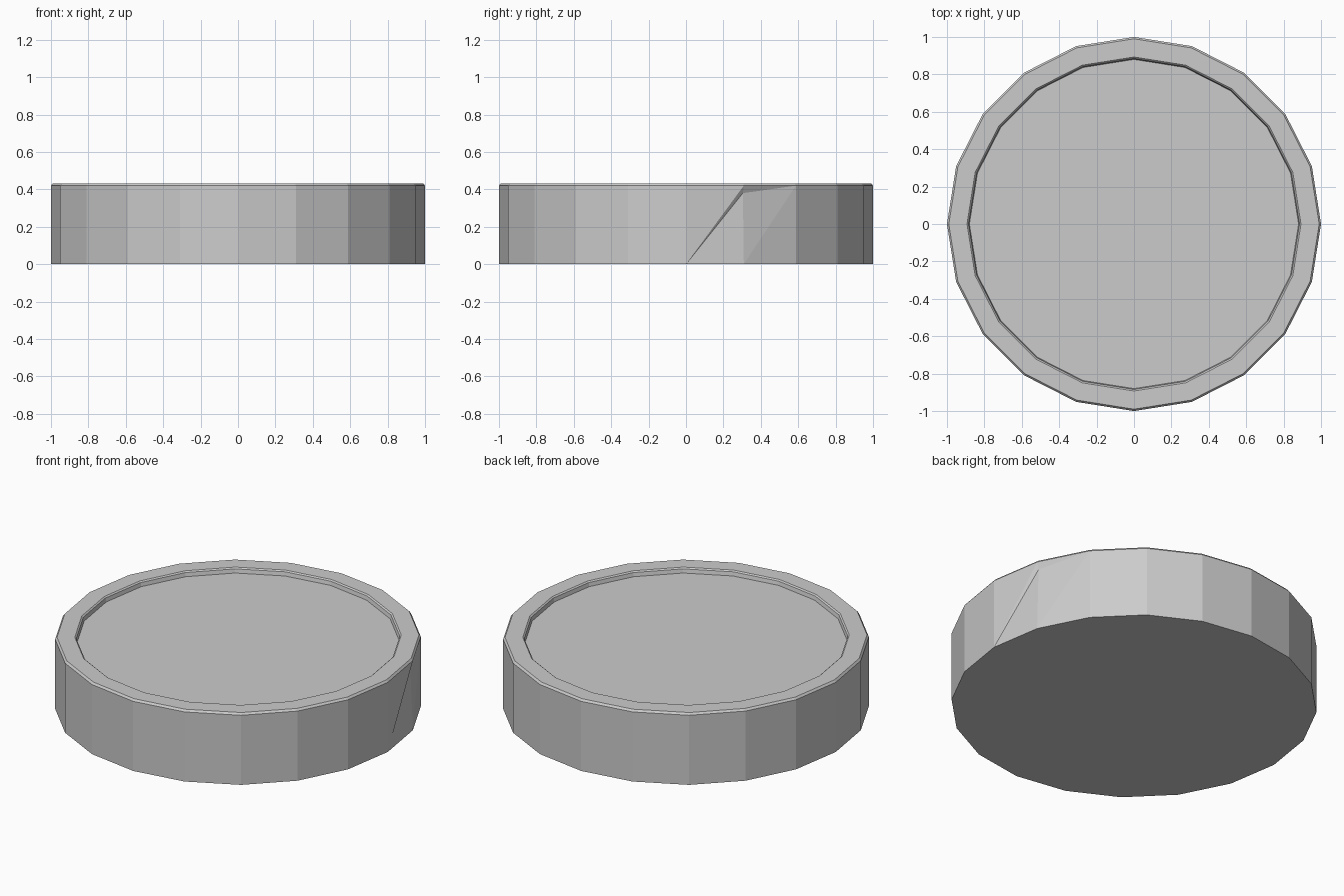
import bpy, bmesh
from math import cos, sin, pi

if "Cube" in bpy.data.objects:
    bpy.data.objects.remove(bpy.data.objects["Cube"])

SIDES = 20
# (radius, z) from the base edge, over the softened rim, down to the recessed floor
PROFILE = [(1.0, 0.0), (1.0, 0.42), (0.99, 0.432), (0.893, 0.432), (0.885, 0.425), (0.88, 0.402)]

bm = bmesh.new()
rings = [[bm.verts.new((r * cos(2 * pi * i / SIDES), r * sin(2 * pi * i / SIDES), z))
          for i in range(SIDES)] for r, z in PROFILE]

# small dent under the rim at one side corner
b = rings[0][1]
dent = bm.verts.new((b.co.x * 0.985, b.co.y * 0.985, 0.38))

for k, (low, high) in enumerate(zip(rings, rings[1:])):
    for i in range(SIDES):
        j = (i + 1) % SIDES
        if k == 0 and i == 0:
            bm.faces.new((low[0], high[1], high[0]))
            bm.faces.new((low[0], dent, high[1]))
            bm.faces.new((low[0], low[1], dent))
        elif k == 0 and i == 1:
            bm.faces.new((low[1], low[2], high[2]))
            bm.faces.new((low[1], high[2], dent))
            bm.faces.new((dent, high[2], high[1]))
        else:
            bm.faces.new((low[i], low[j], high[j], high[i]))

# underside and recessed floor
bm.faces.new(rings[0][::-1])
bm.faces.new(rings[-1])

mesh = bpy.data.meshes.new("round_tray")
bm.to_mesh(mesh)
bm.free()
bpy.context.collection.objects.link(bpy.data.objects.new("round_tray", mesh))
